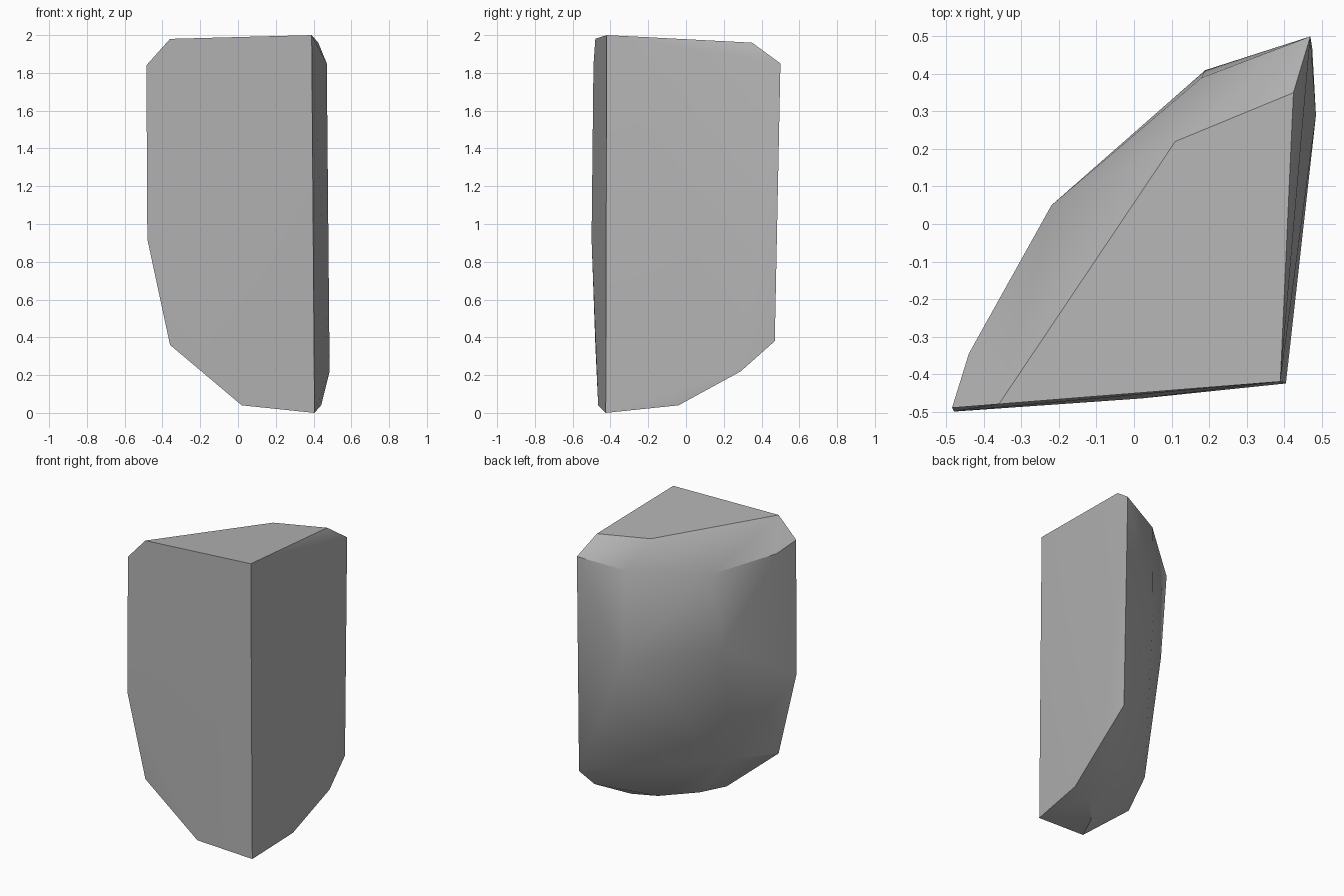
import bpy
import bmesh
import math

# Remove the default cube only
default_cube = bpy.data.objects.get("Cube")
if default_cube:
    bpy.data.objects.remove(default_cube, do_unlink=True)


def make_material(name, colour):
    material = bpy.data.materials.new(name)
    material.use_nodes = True
    material.diffuse_color = colour
    shader = next(n for n in material.node_tree.nodes if n.type == "BSDF_PRINCIPLED")
    shader.inputs["Base Color"].default_value = colour
    return material


def hull_object(name, corner_groups, material, sharp_angle):
    """Wrap groups of corner points in one faceted convex stone."""
    bm = bmesh.new()
    for group in corner_groups:
        for corner in group:
            bm.verts.new(corner)
    result = bmesh.ops.convex_hull(bm, input=bm.verts[:])
    unused = {g for g in result["geom_interior"] + result["geom_unused"]
              if isinstance(g, bmesh.types.BMVert)}
    bmesh.ops.delete(bm, geom=list(unused), context="VERTS")
    bmesh.ops.recalc_face_normals(bm, faces=bm.faces[:])

    mesh = bpy.data.meshes.new(name)
    bm.to_mesh(mesh)
    bm.free()
    mesh.materials.append(material)
    stone = bpy.data.objects.new(name, mesh)
    bpy.context.collection.objects.link(stone)

    # Soft shading on the worn back, crisp edges on the broken faces
    bpy.ops.object.select_all(action="DESELECT")
    stone.select_set(True)
    bpy.context.view_layer.objects.active = stone
    bpy.ops.object.shade_smooth_by_angle(angle=sharp_angle)
    return stone


# Nearly flat cap
top_cap = [(.39, -.42, 2), (-.36, -.48, 1.98), (.11, .22, 1.96), (.425, .35, 1.96)]

# Rim below the top chamfer
upper_rim = [(-.485, -.49, 1.84), (-.44, -.345, 1.79), (-.22, .05, 1.74),
             (.18, .39, 1.79), (.47, .5, 1.85)]

# Widest points of the rounded back
waist = [(-.48, -.5, .92), (-.25, -.04, 1.21), (.19, .41, 1.16)]

# Edge where the walls turn under
lower_rim = [(-.36, -.48, .36), (-.22, -.16, .4), (.475, .47, .38), (.485, .29, .22)]

# Shallow rounded underside
underside = [(.405, -.425, 0), (.02, -.465, .04), (.44, -.04, .04),
             (.28, -.1, .045), (.1, -.29, .045)]

stone_grey = make_material("stone_grey", (.45, .45, .45, 1))
hull_object("stone_shard", [top_cap, upper_rim, waist, lower_rim, underside],
            stone_grey, math.radians(30))
